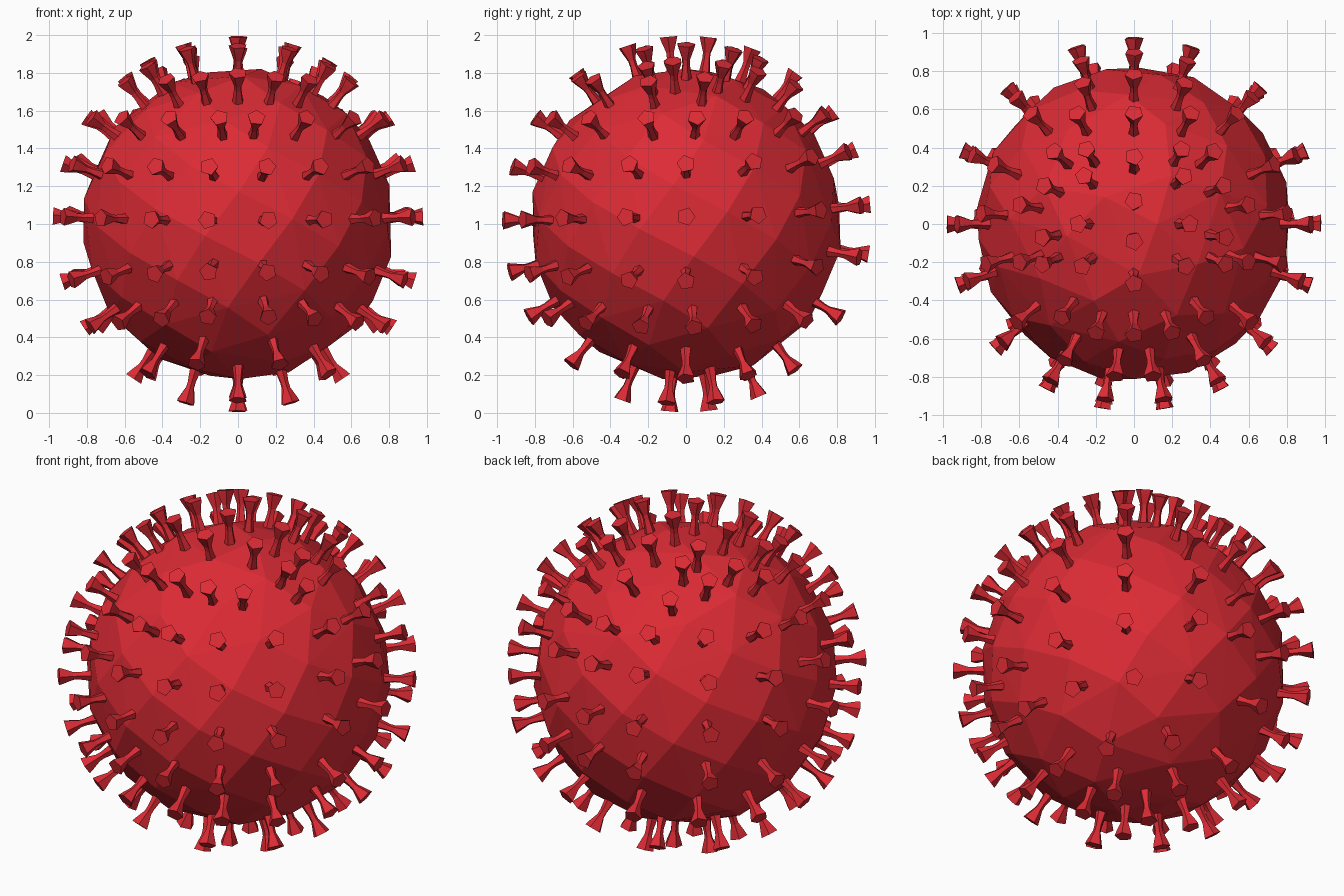
import bpy, bmesh, random
from math import sin, cos, pi, radians, degrees, sqrt, atan2, acos
from mathutils import Vector

if "Cube" in bpy.data.objects:
    bpy.data.objects.remove(bpy.data.objects["Cube"])

random.seed(4)
CENTRE = Vector((0, 0, 1))

red = bpy.data.materials.new("red")
red.diffuse_color = (0.72, 0.024, 0.035, 1)
red.use_nodes = True
red.node_tree.nodes["Principled BSDF"].inputs["Base Color"].default_value = red.diffuse_color


def make_object(name, bm):
    bmesh.ops.recalc_face_normals(bm, faces=bm.faces)
    mesh = bpy.data.meshes.new(name)
    bm.to_mesh(mesh)
    bm.free()
    mesh.materials.append(red)
    obj = bpy.data.objects.new(name, mesh)
    obj.location = CENTRE
    bpy.context.collection.objects.link(obj)
    return obj


# Faceted round body: hull of evenly spread points
bm = bmesh.new()
count = 92
for i in range(count):
    z = 1 - (2 * i + 1) / count
    r = sqrt(1 - z * z)
    a = i * pi * (3 - sqrt(5))
    bm.verts.new(Vector((r * cos(a), r * sin(a), z)) * 0.83)
bmesh.ops.convex_hull(bm, input=bm.verts)
make_object("body", bm)

# Spike profile: distance from centre, radius
PROFILE = [(0.75, 0.037), (0.87, 0.021), (0.90, 0.022), (0.955, 0.042), (0.98, 0.05)]
SIDES = 5


def add_spike(bm, lat, lon):
    # lon is measured from the front (-y) towards +x
    la, lo = radians(lat), radians(lon)
    axis = Vector((cos(la) * sin(lo), -cos(la) * cos(lo), sin(la)))
    east = Vector((cos(lo), sin(lo), 0))
    north = axis.cross(east)
    stretch = 1 + 0.016 * abs(sin(la)) ** 3
    twist = random.uniform(0, 2 * pi)
    rings = []
    for d, r in PROFILE:
        ring = []
        for k in range(SIDES):
            a = 2 * pi * k / SIDES + twist
            ring.append(bm.verts.new(axis * d * stretch + (east * cos(a) + north * sin(a)) * r))
        rings.append(ring)
    for lower, upper in zip(rings, rings[1:]):
        for k in range(SIDES):
            n = (k + 1) % SIDES
            bm.faces.new((lower[k], lower[n], upper[n], upper[k]))
    bm.faces.new(rings[-1])
    bm.faces.new(rings[0][::-1])


# Rows of spikes: latitude at front, side and back, then longitudes (mirrored in x)
MID = [9.5, 28, 48, 71, 90, 113, 137, 162, 180]
ROWS = [
    (35, 35, 37, [7, 27, 50, 75, 94, 113, 137, 160, 180]),
    (18, 19, 23.5, MID),
    (1.2, 2.3, 6, MID),
    (-15, -18, -9.5, MID),
    (-30, -34, -30, [11, 29, 50, 73, 93, 116, 140, 165]),
    (-48, -56, -51, [20, 55, 90, 125, 160]),
    (-70, -73, -67, [0, 70, 120, 180]),
    (-85, -85, -83, [0, 180]),
]
# Denser crown of spikes: tip positions seen from above (mirrored in x)
CROWN = [
    (0, -0.09), (0, 0.12), (0.29, 0), (0.27, -0.22), (0, -0.31), (0.26, 0.25),
    (0, 0.35), (0.25, 0.39), (0.48, -0.21), (0.48, -0.07), (0.47, 0.2),
    (0.42, 0.38), (0, 0.58), (0.3, 0.58), (0, -0.58), (0.2, -0.57),
    (0.38, -0.49), (0.6, -0.2), (0.6, 0.1),
]

bm = bmesh.new()
for front, side, back, lons in ROWS:
    for lon in lons:
        c = cos(radians(lon))
        end = front if c > 0 else back
        lat = side + (end - side) * c * c
        for s in ((1,) if lon in (0, 180) else (1, -1)):
            add_spike(bm, lat, s * lon)
for x, y in CROWN:
    lat = degrees(acos(sqrt(x * x + y * y) / 0.985))
    for s in ((1,) if x == 0 else (1, -1)):
        add_spike(bm, lat, degrees(atan2(s * x, -y)))
make_object("spikes", bm)
